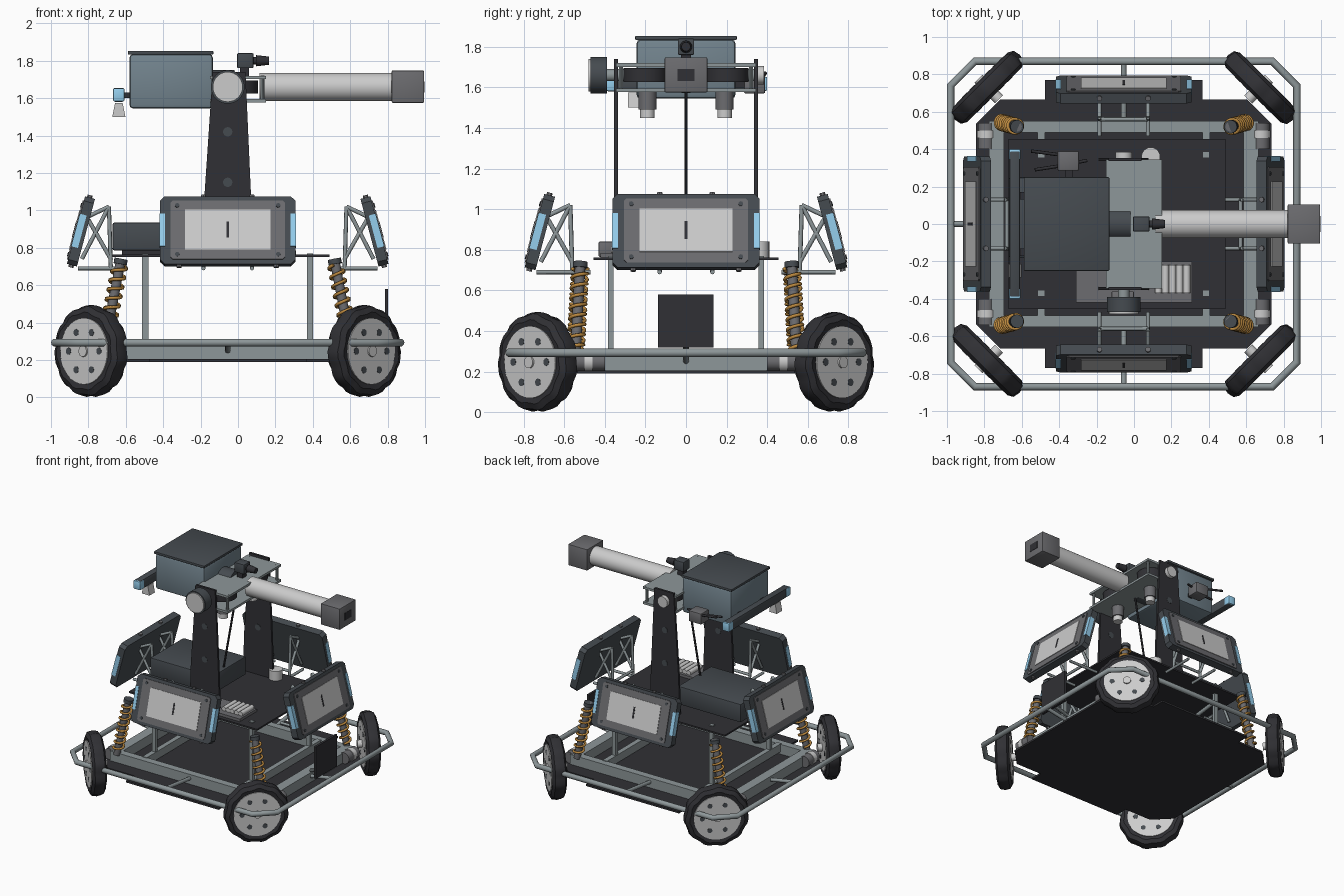
import bpy, bmesh
from math import pi, sin, cos, radians
from mathutils import Matrix, Vector

if "Cube" in bpy.data.objects:
    bpy.data.objects.remove(bpy.data.objects["Cube"])

CX = -0.055  # centre of the chassis (the barrel overhangs to +x)

def mat(name, r, g, b):
    m = bpy.data.materials.new(name)
    m.diffuse_color = (r, g, b, 1)
    m.use_nodes = True
    m.node_tree.nodes["Principled BSDF"].inputs["Base Color"].default_value = m.diffuse_color
    return m

BLACK = mat("black", .03, .03, .035)
DARK = mat("dark", .06, .07, .08)
STEEL = mat("steel", .27, .31, .32)
MID = mat("mid_grey", .15, .15, .16)
LIGHT = mat("light_grey", .55, .57, .58)
ORANGE = mat("orange", .5, .25, .05)
BLUE = mat("blue_light", .3, .62, .85)
SLATE = mat("slate_blue", .17, .23, .27)

def finish(name, bm, m, M=None):
    bmesh.ops.recalc_face_normals(bm, faces=bm.faces)
    me = bpy.data.meshes.new(name)
    bm.to_mesh(me)
    bm.free()
    ob = bpy.data.objects.new(name, me)
    bpy.context.collection.objects.link(ob)
    if M:
        ob.matrix_world = M
    if m:
        me.materials.append(m)
    return ob

def box(name, x, y, z, m=None, bevel=0, M=None):
    bm = bmesh.new()
    bmesh.ops.create_cube(bm, size=1)
    for v in bm.verts:
        v.co = [(a[0] + a[1]) / 2 + c * (a[1] - a[0]) for a, c in zip((x, y, z), v.co)]
    if bevel:
        bmesh.ops.bevel(bm, geom=bm.edges[:], offset=bevel, segments=2, affect='EDGES', profile=.5)
    return finish(name, bm, m, M)

def prism(name, pts, h0, h1, m=None, M=None):
    bm = bmesh.new()
    f = bm.faces.new([bm.verts.new((p[0], p[1], h0)) for p in pts])
    r = bmesh.ops.extrude_face_region(bm, geom=[f])
    for v in r['geom']:
        if isinstance(v, bmesh.types.BMVert):
            v.co.z = h1
    return finish(name, bm, m, M)

def cyl(name, p, q, r, m=None, n=24, r2=None, M=None):
    p, q = Vector(p), Vector(q)
    R = Matrix.Translation((p + q) / 2) @ (q - p).to_track_quat('Z', 'Y').to_matrix().to_4x4()
    bm = bmesh.new()
    bmesh.ops.create_cone(bm, cap_ends=True, segments=n, radius1=r, radius2=r if r2 is None else r2,
                          depth=(q - p).length, matrix=R)
    return finish(name, bm, m, M)

def tube(name, paths, r, m, cyclic=False, M=None, res=2):
    cu = bpy.data.curves.new(name, 'CURVE')
    cu.dimensions, cu.bevel_depth, cu.bevel_resolution, cu.use_fill_caps = '3D', r, res, True
    for path in paths:
        s = cu.splines.new('POLY')
        s.points.add(len(path) - 1)
        for pt, c in zip(s.points, path):
            pt.co = (*c, 1)
        s.use_cyclic_u = cyclic
    cu.materials.append(m)
    ob = bpy.data.objects.new(name, cu)
    bpy.context.collection.objects.link(ob)
    if M:
        ob.matrix_world = M
    return ob

def octagon(a, b, c):
    return [(a, b - c), (a - c, b), (c - a, b), (-a, b - c), (-a, c - b), (c - a, -b), (a - c, -b), (a, c - b)]

C = Matrix.Translation((CX, 0, 0))

# floor plate with side lips
prism("floor_plate", octagon(.79, .665, .13), .19, .205, BLACK, C)
for s in (-1, 1):
    box("floor_lip", (-.42, .42), sorted((s * .66, s * .77)), (.19, .205), BLACK, M=C)

# chassis frame rails, cross bars and deck posts
for s in (-1, 1):
    box("long_rail", (-.72, .72), (s * .52 - .03, s * .52 + .03), (.205, .285), STEEL, M=C)
    box("end_rail", (s * .68 - .04, s * .68 + .04), (-.55, .55), (.205, .285), STEEL, M=C)
    x = s * .44
    box("cross_bar", (x - .02, x + .02), (-.5, .5), (.225, .29), STEEL, M=C)
    for t in (-1, 1):
        box("deck_post", (x - .017, x + .017), (t * .37 - .014, t * .37 + .014), (.285, .77), STEEL, M=C)
        cyl("hub_motor", (s * .735, t * .40, .25), (s * .735, t * .54, .25), .045, MID, M=C)
        cyl("motor_cap", (s * .735, t * .46, .25), (s * .735, t * .50, .25), .05, LIGHT, M=C)
    tube("bumper_stay", [[(0, s * .54, .25), (0, s * .87, .29)], [(s * .7, 0, .25), (s * .925, 0, .29)]],
         .015, STEEL, M=C)

# bumper ring
tube("bumper_ring", [[(x, y, .293) for x, y in octagon(.925, .87, .13)]], .021, STEEL, True, C, 3)

# corner wheels and suspension
def wheel(sx, sy):
    ax = Vector((sx, sy, 0)).normalized()
    M = Matrix.Translation((CX + sx * .73, sy * .73, .247)) @ ax.to_track_quat('Z', 'Y').to_matrix().to_4x4()
    prof = [(.16, -.045), (.205, -.055), (.235, -.038), (.243, 0), (.235, .038), (.205, .055), (.16, .045)]
    n = 44
    bm = bmesh.new()
    rings = []
    for i in range(n):
        a, d = 2 * pi * i / n, (.004 if i // 2 % 2 else -.004)
        rings.append([bm.verts.new(((r + d * (r > .17)) * cos(a), (r + d * (r > .17)) * sin(a), z)) for r, z in prof])
    for i in range(n):
        A, B = rings[i], rings[(i + 1) % n]
        for j in range(len(prof) - 1):
            bm.faces.new((A[j], B[j], B[j + 1], A[j + 1]))
    finish("tyre", bm, BLACK, M)
    cyl("wheel_disc", (0, 0, -.055), (0, 0, .056), .178, LIGHT, 32, M=M)
    cyl("wheel_boss", (0, 0, -.09), (0, 0, .066), .03, LIGHT, 16, M=M)
    for i in range(6):
        a = pi / 3 * i
        x, y = .115 * cos(a), .115 * sin(a)
        cyl("wheel_hole", (x, y, -.0565), (x, y, .0575), .019, DARK, 12, M=M)
    # spring strut
    top, bot = Vector((sx * .57, sy * .52, .74)), Vector((sx * .66, sy * .545, .27))
    cyl("strut_rod", bot, top, .026, MID, 16, M=C)
    cyl("strut_cap", top.lerp(bot, .06), top, .036, DARK, 16, M=C)
    S = C @ Matrix.Translation(bot) @ (top - bot).to_track_quat('Z', 'Y').to_matrix().to_4x4()
    L = (top - bot).length
    tube("coil_spring", [[(.038 * cos(t * pi / 8), .038 * sin(t * pi / 8), L * (.08 + .85 * t / 128))
                          for t in range(129)]], .009, ORANGE, M=S, res=1)

for sx in (-1, 1):
    for sy in (-1, 1):
        wheel(sx, sy)

# four tilted armour panels with brackets
for k in range(4):
    d = .065 * (k % 2)
    B = C @ Matrix.Rotation(k * pi / 2, 4, 'Z')
    P = B @ Matrix.Translation((0, -.722 - d, .888)) @ Matrix.Rotation(radians(-15), 4, 'X')
    F = P @ Matrix.Rotation(pi / 2, 4, 'X')  # local z points outward
    prism("panel_frame", octagon(.362, .187, .025), -.03, .025, DARK, F)
    prism("panel_bezel", octagon(.305, .163, .012), .02, .031, MID, F)
    box("panel_screen", (-.228, .228), (-.11, .11), (.03, .035), LIGHT, M=F)
    box("panel_mark", (-.007, .007), (-.045, .045), (.034, .037), BLACK, M=F)
    for s in (-1, 1):
        box("panel_light", sorted((s * .335, s * .364)), (-.09, .09), (-.01, .028), BLUE, M=F)
        cyl("panel_stud", (s * .26, -.2, 0), (s * .26, -.18, 0), .014, MID, 12, M=F)
        cyl("panel_stud", (s * .13, .18, 0), (s * .13, .2, 0), .014, MID, 12, M=F)
        for t in (-1, 1):
            cyl("panel_bolt", (s * .27, t * .135, .03), (s * .27, t * .135, .036), .012, DARK, 10, M=F)
        x, y = s * .13, -d
        tube("panel_bracket", [[(x, y - .47, .69), (x, y - .735, .69)], [(x, y - .56, .69), (x, y - .57, 1.02)],
                               [(x, y - .57, 1.02), (x, y - .675, .97)], [(x, y - .57, 1.02), (x, y - .715, .74)],
                               [(x, y - .56, .74), (x, y - .68, .95)]], .011, STEEL, M=B)
    tube("bracket_tie", [[(-.13, -.56 - d, .74), (.13, -.56 - d, .74)]], .011, STEEL, M=B)

# deck and equipment
box("deck", (-.67, .49), (-.455, .455), (.75, .763), BLACK)
box("electronics_case", (-.67, -.1), (-.18, .25), (.785, .935), DARK, .01)
box("case_feet", (-.62, -.15), (-.14, .2), (.76, .79), BLACK)
box("battery_tray", (-.31, .31), (-.42, -.2), (.763, .785), MID)
for i in range(5):
    x = .13 + i * .038
    cyl("battery_cell", (x, -.37, .80), (x, -.22, .80), .019, LIGHT, 16)
cyl("deck_beacon", (.09, .36, .763), (.09, .36, .84), .05, LIGHT)
box("side_connector", (-.12, .0), (-.43, -.36), (.765, .84), MID, .006)
box("tail_plate", (.785, .803), (-.138, .135), (.32, .58), BLACK)
cyl("tail_plate_stay", (.66, 0, .30), (.79, 0, .34), .015, STEEL, 10)

# turret arms (profile in x-z)
arm = [(-.135, .76), (.135, .76), (.125, 1.07), (.095, 1.74), (-.08, 1.74), (-.125, 1.07)]
for s in (-1, 1):
    M = Matrix.Translation((CX, s * .345, 0)) @ Matrix.Rotation(pi / 2, 4, 'X')
    prism("turret_arm", arm, -.009, .009, BLACK, M)
    for z in (1.15, 1.42):
        cyl("arm_hole", (0, z, -.0105), (0, z, .0105), .025, DARK, 16, M=M)

# tilt drive and trunnions
cyl("tilt_shaft", (CX, -.40, 1.66), (CX, .37, 1.66), .03, STEEL)
cyl("tilt_drive", (CX, -.47, 1.66), (CX, -.39, 1.66), .09, DARK, 32)
cyl("tilt_drive_cap", (CX, -.48, 1.66), (CX, -.46, 1.66), .08, LIGHT, 32)
cyl("trunnion_cap", (CX, .35, 1.66), (CX, .385, 1.66), .045, LIGHT)
cyl("tilt_link", (-.16, 0, .763), (-.01, 0, 1.59), .008, BLACK, 10)

# launcher plates, flywheels and motors
for z in (1.585, 1.71):
    box("launcher_plate", (-.15, .15), (-.345, .345), (z - .009, z + .009), STEEL)
for s in (-1, 1):
    cyl("flywheel", (.0, s * .2, 1.625), (.0, s * .2, 1.695), .108, BLACK, 32)
    cyl("flywheel_motor", (0, s * .19, 1.49), (0, s * .19, 1.58), .045, MID)
    cyl("motor_end", (0, s * .19, 1.45), (0, s * .19, 1.495), .036, LIGHT)
    for t in (-1, 1):
        cyl("plate_spacer", (.13 * t, s * .32, 1.58), (.13 * t, s * .32, 1.72), .011, STEEL, 10)

# barrel and muzzle
cyl("barrel", (.115, 0, 1.66), (.84, 0, 1.66), .075, LIGHT, 40)
box("muzzle_block", (.822, .995), (-.105, .105), (1.575, 1.748), MID, .006)
box("muzzle_bore", (.99, .997), (-.042, .042), (1.63, 1.69), BLACK)

# hopper with lid
box("hopper", (-.58, -.135), (-.243, .243), (1.545, 1.835), SLATE, .018)
box("hopper_lid", (-.588, -.132), (-.25, .25), (1.833, 1.853), DARK, .004)
cyl("hopper_outlet", (-.2, 0, 1.66), (-.02, 0, 1.66), .09, DARK, 32)

# sighting camera
box("camera_body", (-.005, .083), (-.04, .04), (1.76, 1.84), DARK, .006)
box("camera_foot", (.01, .06), (-.025, .025), (1.715, 1.765), BLACK)
cyl("camera_neck", (.08, 0, 1.80), (.105, 0, 1.80), .02, BLACK, 16)
cyl("camera_lens", (.095, 0, 1.80), (.165, 0, 1.80), .03, BLACK, 20, .022)

# rear light bar with hanging reader
box("light_bar", (-.665, -.61), (-.39, .39), (1.58, 1.655), DARK, .008)
for s in (-1, 1):
    box("light_bar_end", (-.668, -.607), sorted((s * .345, s * .40)), (1.583, 1.652), BLUE, .006)
    box("light_bar_arm", (-.615, -.57), (s * .15 - .02, s * .15 + .02), (1.60, 1.63), BLACK)
prism("light_shade", [(-.035, 0), (.035, 0), (.02, .075), (-.02, .075)], -.035, .035, LIGHT,
      Matrix.Translation((-.637, -.25, 1.5)) @ Matrix.Rotation(pi / 2, 4, 'X'))

# side receiver with antennas
box("receiver", (-.41, -.295), (.285, .39), (1.57, 1.66), MID, .008)
box("receiver_mount", (-.37, -.33), (.23, .30), (1.60, 1.63), BLACK)
tube("antenna", [[(-.40, .37, 1.64), (-.55, .39, 1.67)], [(-.30, .33, 1.64), (-.25, .34, 1.64)],
                 [(-.40, .31, 1.62), (-.53, .29, 1.63)]], .009, BLACK)

# smooth curved sides, keep hard edges
bpy.ops.object.select_all(action='DESELECT')
for ob in bpy.data.objects:
    if ob.type == 'MESH':
        ob.select_set(True)
        bpy.context.view_layer.objects.active = ob
bpy.ops.object.shade_smooth_by_angle(angle=radians(30))
